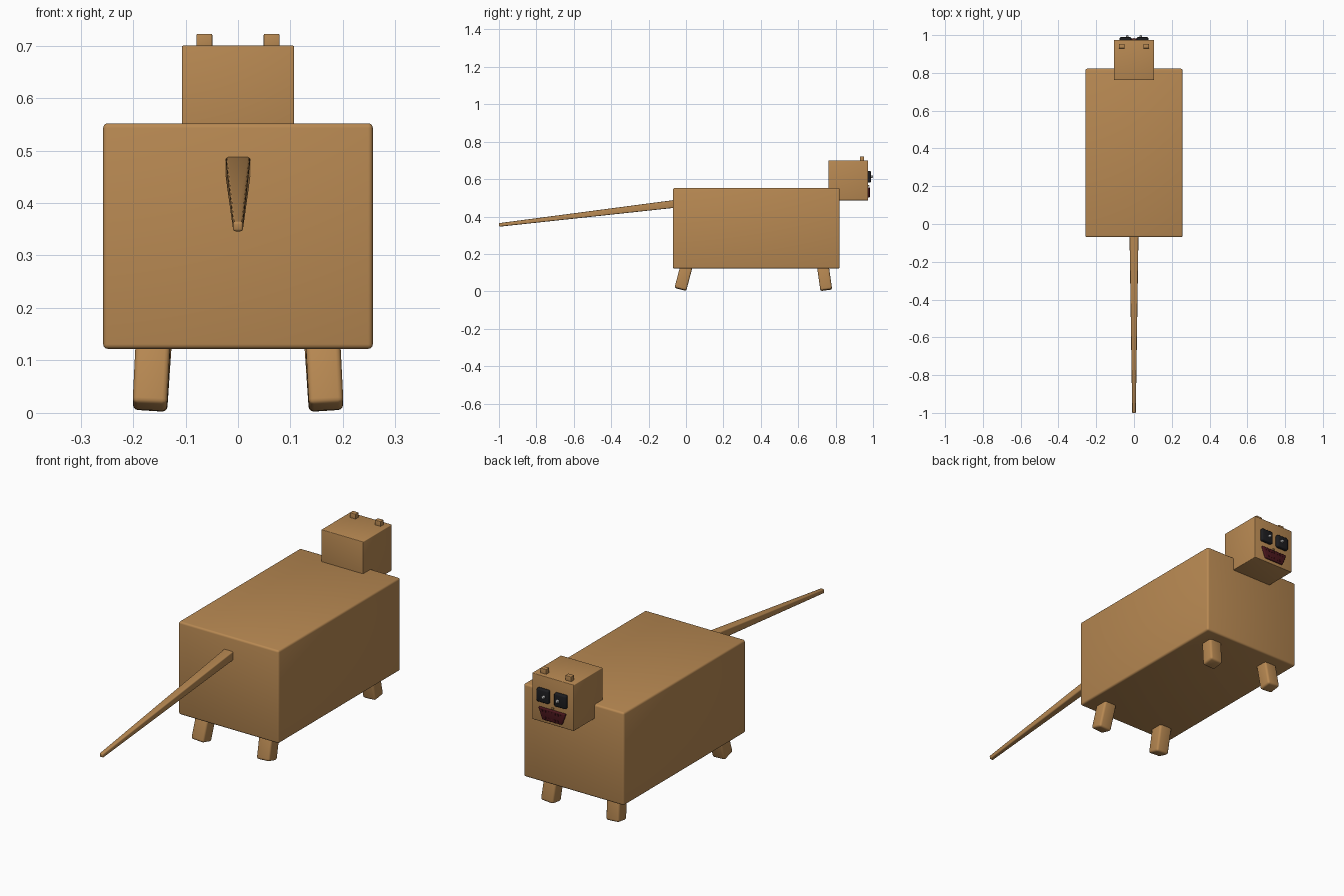
import bpy, bmesh
from mathutils import Vector

if "Cube" in bpy.data.objects:
    bpy.data.objects.remove(bpy.data.objects["Cube"])


def material(name, rgb):
    m = bpy.data.materials.new(name)
    m.diffuse_color = (*rgb, 1)
    m.use_nodes = True
    m.node_tree.nodes["Principled BSDF"].inputs["Base Color"].default_value = m.diffuse_color
    return m


FUR = material("fur", (0.48, 0.25, 0.085))
BLACK = material("black", (0.012, 0.012, 0.014))
RED = material("dark_red", (0.07, 0.008, 0.012))
WHITE = material("white", (0.75, 0.75, 0.75))


def bar(name, start, end, size0, size1, bevel, mat):
    """Tapered, bevelled box running from start to end."""
    a, b = Vector(start), Vector(end)
    d = (b - a).normalized()
    u = Vector((1, 0, 0)) if abs(d.x) < 0.9 else Vector((0, 1, 0))
    u = (u - d * u.dot(d)).normalized()
    v = d.cross(u)
    bm = bmesh.new()
    rings = []
    for p, (w, h) in ((a, size0), (b, size1)):
        rings.append([bm.verts.new(p + u * w / 2 * i + v * h / 2 * j)
                      for i, j in ((-1, -1), (1, -1), (1, 1), (-1, 1))])
    r0, r1 = rings
    bm.faces.new(r0[::-1])
    bm.faces.new(r1)
    for i in range(4):
        k = (i + 1) % 4
        bm.faces.new((r0[i], r0[k], r1[k], r1[i]))
    bmesh.ops.recalc_face_normals(bm, faces=bm.faces[:])
    if bevel:
        bmesh.ops.bevel(bm, geom=bm.edges[:], offset=bevel, segments=3,
                        profile=0.5, affect='EDGES', clamp_overlap=True)
    me = bpy.data.meshes.new(name)
    bm.to_mesh(me)
    bm.free()
    me.materials.append(mat)
    ob = bpy.data.objects.new(name, me)
    bpy.context.collection.objects.link(ob)
    bpy.context.view_layer.objects.active = ob
    for o in bpy.context.selected_objects:
        o.select_set(False)
    ob.select_set(True)
    bpy.ops.object.shade_smooth_by_angle(angle=0.7)
    return ob


def box(name, lo, hi, bevel, mat):
    """Axis-aligned bevelled box from its corners."""
    cx, cy = (lo[0] + hi[0]) / 2, (lo[1] + hi[1]) / 2
    s = (hi[0] - lo[0], hi[1] - lo[1])
    return bar(name, (cx, cy, lo[2]), (cx, cy, hi[2]), s, s, bevel, mat)


# Torso, head and tail
box("body", (-0.257, -0.07, 0.122), (0.257, 0.822, 0.552), 0.009, FUR)
box("head", (-0.107, 0.762, 0.486), (0.107, 0.974, 0.70), 0.003, FUR)
bar("tail", (0, -0.04, 0.470), (0, -1.0, 0.355), (0.048, 0.042), (0.019, 0.019), 0.005, FUR)

for side, s in (("left", -1), ("right", 1)):
    # Splayed legs
    bar("rear_leg_" + side, (s * 0.160, 0.012, 0.17), (s * 0.168, -0.030, 0.011),
        (0.066, 0.065), (0.066, 0.065), 0.010, FUR)
    bar("front_leg_" + side, (s * 0.157, 0.727, 0.17), (s * 0.168, 0.750, 0.007),
        (0.066, 0.063), (0.066, 0.063), 0.010, FUR)
    # Ears, eyes and pupils
    box("ear_" + side, (s * 0.064 - 0.015, 0.930, 0.69), (s * 0.064 + 0.015, 0.953, 0.722), 0.002, FUR)
    box("eye_" + side, (s * 0.045 - 0.031, 0.965, 0.582), (s * 0.045 + 0.031, 0.989, 0.644), 0.007, BLACK)
    box("pupil_" + side, (s * 0.036 - 0.006, 0.98, 0.607), (s * 0.036 + 0.006, 1.0, 0.619), 0.003, WHITE)

# Nose and mouth with rows of tiny teeth
box("nose", (-0.005, 0.965, 0.560), (0.005, 0.980, 0.568), 0.002, FUR)
bar("mouth", (0, 0.974, 0.502), (0, 0.974, 0.556), (0.10, 0.018), (0.14, 0.018), 0.004, RED)
for i in range(7):
    x = (i - 3) * 0.016
    box(f"upper_tooth_{i}", (x - 0.003, 0.975, 0.540), (x + 0.003, 0.985, 0.548), 0, RED)
    if 0 < i < 6:
        box(f"lower_tooth_{i}", (x - 0.003, 0.975, 0.511), (x + 0.003, 0.985, 0.518), 0, RED)
